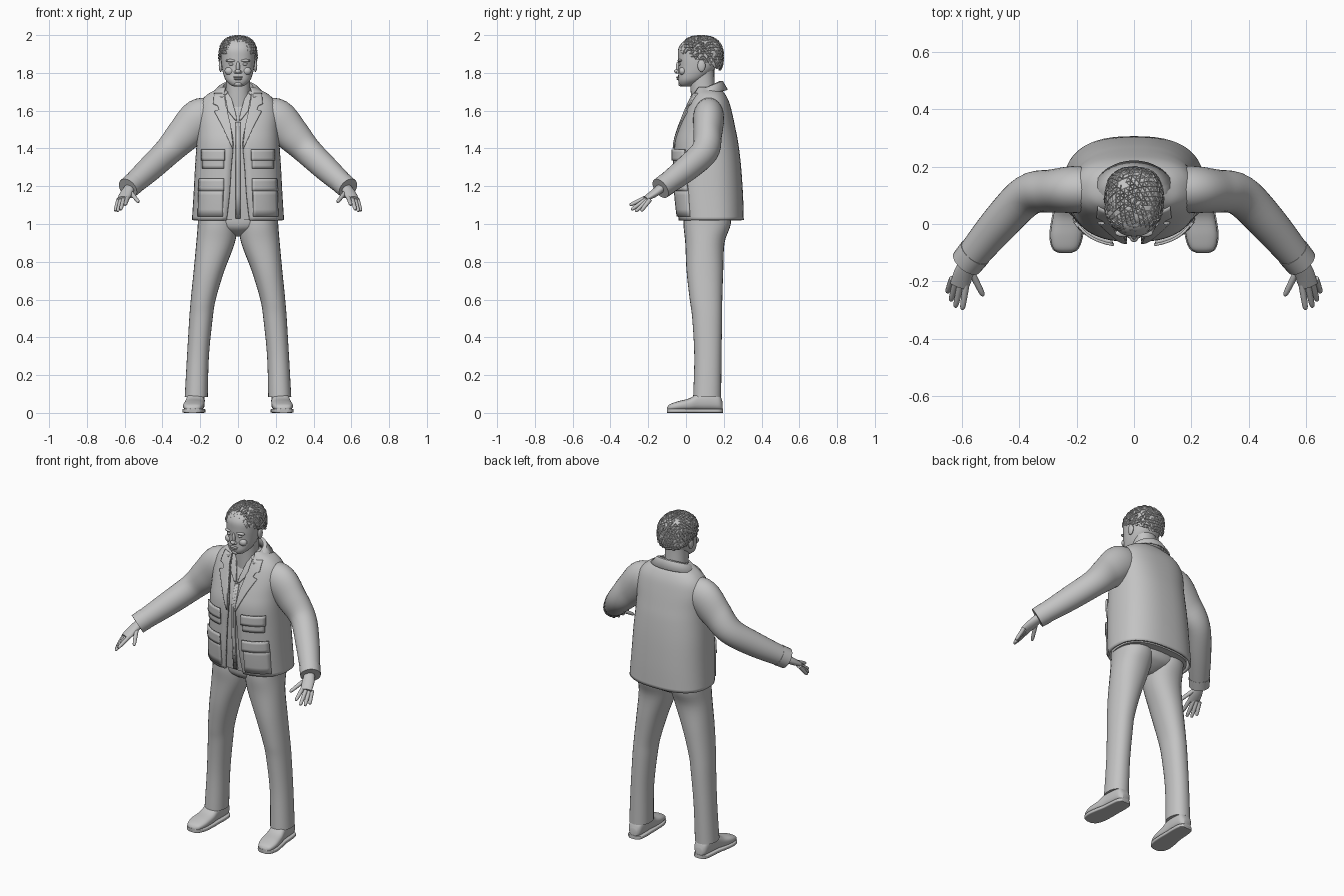
import bpy, bmesh, math, random
from mathutils import Vector, Matrix

random.seed(4)
if "Cube" in bpy.data.objects:
    bpy.data.objects.remove(bpy.data.objects["Cube"])

GREY = (0.55, 0.55, 0.55, 1)
clay = bpy.data.materials.new("plain grey")
clay.use_nodes = True
clay.diffuse_color = GREY
clay.node_tree.nodes["Principled BSDF"].inputs["Base Color"].default_value = GREY
parts = []
X, Y, Z = Vector((1, 0, 0)), Vector((0, 1, 0)), Vector((0, 0, 1))


def finish(name, bm, mirror=False, thick=0):
    """Turn a bmesh into a named object with its modifiers."""
    bmesh.ops.recalc_face_normals(bm, faces=bm.faces)
    mesh = bpy.data.meshes.new(name)
    bm.to_mesh(mesh)
    bm.free()
    mesh.materials.append(clay)
    ob = bpy.data.objects.new(name, mesh)
    bpy.context.collection.objects.link(ob)
    if thick:
        mod = ob.modifiers.new("thickness", 'SOLIDIFY')
        mod.thickness, mod.offset = thick, 0
    if mirror:
        ob.modifiers.new("mirror", 'MIRROR').use_mirror_merge = False
    parts.append(ob)
    return ob


def smooth(rows, steps=5):
    """Catmull-Rom resampling of rows of numbers."""
    out = []
    for i in range(len(rows) - 1):
        quad = [rows[max(0, min(len(rows) - 1, i + d))] for d in (-1, 0, 1, 2)]
        for s in range(steps):
            t = s / steps
            out.append([(2 * b + (c - a) * t + (2 * a - 5 * b + 4 * c - d) * t * t
                         + (3 * b - a - 3 * c + d) * t ** 3) / 2 for a, b, c, d in zip(*quad)])
    return out + [list(rows[-1])]


def power(v, k):
    return math.copysign(abs(v) ** (2 / k), v)


def ring(c, u, v, a, b, k=2, n=28, gap=0):
    """Superellipse section; gap is the opening half angle around -v."""
    count = n + 1 if gap else n
    angles = [gap + (2 * math.pi - 2 * gap) * i / n for i in range(count)]
    return [c + u * a * power(math.sin(t), k) - v * b * power(math.cos(t), k) for t in angles]


def loft(name, rings, closed=True, cap=True, **kw):
    bm = bmesh.new()
    rows = [[bm.verts.new(p) for p in r] for r in rings]
    n = len(rows[0])
    for lo, hi in zip(rows, rows[1:]):
        for i in range(n if closed else n - 1):
            j = (i + 1) % n
            bm.faces.new((lo[i], lo[j], hi[j], hi[i]))
    if closed and cap:
        bm.faces.new(rows[0])
        bm.faces.new(rows[-1])
    return finish(name, bm, **kw)


def column(name, rows, k=2.2, x=0, **kw):
    """Upright form from rows of height, half width, front y, back y."""
    return loft(name, [ring(Vector((x, (f + b) / 2, z)), X, Y, w, (b - f) / 2, k)
                       for z, w, f, b in smooth(rows)], **kw)


def tube(name, rows, steps=5, n=20, **kw):
    """Limb along a path; rows are x, y, z, sideways radius, upright radius."""
    rows = smooth(rows, steps)
    pts = [Vector(r[:3]) for r in rows]
    rings = []
    for i, r in enumerate(rows):
        t = (pts[min(i + 1, len(pts) - 1)] - pts[max(i - 1, 0)]).normalized()
        u = t.cross(Z).normalized()
        rings.append(ring(pts[i], u, u.cross(t), r[3], r[4], n=n))
    return loft(name, rings, **kw)


def blob(name, loc, size, mirror=False):
    bm = bmesh.new()
    bmesh.ops.create_icosphere(bm, subdivisions=3, radius=1,
                               matrix=Matrix.Translation(loc) @ Matrix.Diagonal((*size, 1)))
    return finish(name, bm, mirror)


# Jacket: height, half width, front y, back y, opening half width
K = 2.5
torso = smooth([(1.02, .238, -.035, .3, .06), (1.15, .23, -.05, .296, .045), (1.3, .222, -.055, .286, .035),
                (1.42, .214, -.055, .272, .025), (1.5, .21, -.035, .257, .035), (1.58, .21, -.005, .24, .052),
                (1.64, .195, .02, .224, .068), (1.68, .16, .04, .205, .072), (1.705, .115, .05, .185, .07),
                (1.72, .085, .055, .17, .066)])


def section(z, w, f, b, gap, inset=0):
    angle = math.asin((gap / w) ** (K / 2)) if gap else 0
    return ring(Vector((0, (f + b) / 2, z)), X, Y, w - inset, (b - f) / 2 - inset, K, 48, angle)


loft("jacket", [section(*r) for r in torso], closed=False, thick=.012)
loft("shirt", [section(*r[:4], 0, .018) for r in torso])


def front(x, z):
    """Front surface of the jacket at a given x and height."""
    for lo, hi in zip(torso, torso[1:]):
        if z <= hi[0]:
            break
    t = (z - lo[0]) / (hi[0] - lo[0])
    _, w, f, b, _ = [p + (q - p) * t for p, q in zip(lo, hi)]
    return (f + b) / 2 - (b - f) / 2 * max(0, 1 - (abs(x) / w) ** K) ** (1 / K)


def plate(name, rows, lift=.01, thick=.009):
    """Cloth panel lying on the jacket front; rows are height, inner x, outer x."""
    grid = []
    for (z, a, b), (z2, a2, b2) in zip(rows, rows[1:]):
        for s in range(5):
            t = s / 4
            zz, p, q = z + (z2 - z) * t, a + (a2 - a) * t, b + (b2 - b) * t
            if not grid or s:
                xs = [p + (q - p) * i / 8 for i in range(9)]
                grid.append([Vector((x, front(x, zz) - lift, zz)) for x in xs])
    return loft(name, grid, closed=False, mirror=True, thick=thick)


# Lapels, shirt collar and pockets
plate("lapel", [(1.4, .024, .03), (1.52, .038, .085), (1.595, .055, .125), (1.605, .056, .1),
                (1.625, .064, .108), (1.635, .066, .13), (1.69, .07, .125)])
plate("shirt_collar", [(1.55, .004, .016), (1.6, .016, .055), (1.7, .045, .072)], lift=-.006)
plate("shirt_placket", [(1.03, .0, .012), (1.54, .0, .012)], lift=-.014)
plate("upper_pocket", [(1.295, .075, .186), (1.36, .075, .186)], lift=.011, thick=.012)
plate("upper_pocket_flap", [(1.335, .07, .192), (1.395, .07, .192)], lift=.02)
plate("lower_pocket", [(1.04, .08, .21), (1.19, .078, .205)], lift=.011, thick=.012)
plate("lower_pocket_flap", [(1.175, .074, .208), (1.24, .074, .204)], lift=.02)

# Turned collar, higher at the nape
collar = []
for w, d, z, slope in ((.078, .065, 1.7, .3), (.082, .07, 1.722, .45), (.1, .083, 1.72, .42), (.138, .108, 1.688, .2)):
    loop = ring(Vector((0, .11, z)), X, Y, w, d, gap=.65)
    for p in loop:
        p.z += slope * (p.y - .11)
    collar.append(loop)
loft("jacket_collar", collar, closed=False, thick=.008)

# Sleeves with cuffs
tube("sleeve", [(.12, .12, 1.585, .07, .08), (.2, .12, 1.56, .082, .105), (.285, .115, 1.475, .075, .093),
                (.37, .1, 1.385, .072, .076), (.47, .0, 1.29, .066, .068), (.575, -.125, 1.195, .054, .055)],
     n=28, mirror=True)
tube("cuff", [(.553, -.098, 1.215, .059, .06), (.583, -.135, 1.188, .057, .058)], mirror=True)

# Hands
tube("palm", [(.565, -.115, 1.205, .026, .024), (.59, -.165, 1.165, .034, .021),
              (.608, -.215, 1.133, .033, .014)], mirror=True)
fingers = {
    "thumb": ((.57, -.16, 1.17), (.525, -.25, 1.115)),
    "index_finger": ((.583, -.2, 1.145), (.598, -.298, 1.1)),
    "middle_finger": ((.602, -.2, 1.138), (.622, -.29, 1.075)),
    "ring_finger": ((.618, -.195, 1.132), (.638, -.268, 1.066)),
    "little_finger": ((.632, -.19, 1.13), (.65, -.238, 1.068)),
}
for name, (base, tip) in fingers.items():
    a, b = Vector(base), Vector(tip)
    rows = [(*a.lerp(b, t), r, r) for t, r in ((0, .012), (.5, .011), (.9, .009), (1, .004))]
    tube(name, rows, 3, 12, mirror=True)

# Trousers: height, centre x, centre y, half width, half depth
legs = smooth([(.085, .221, .112, .061, .074), (.3, .212, .116, .058, .072), (.5, .196, .112, .062, .079),
               (.6, .184, .106, .066, .086), (.75, .154, .1, .081, .097), (.9, .119, .1, .102, .104),
               (1, .109, .112, .104, .125), (1.1, .109, .115, .1, .12)])
loft("trouser_leg", [ring(Vector((x, y, z)), X, Y, w, d, 2.2) for z, x, y, w, d in legs], mirror=True)
column("trouser_seat", [(.935, .03, .07, .15), (.96, .1, .02, .2), (1.0, .18, -.008, .235), (1.1, .21, -.01, .25)])

# Shoes: y, centre x, half width, top height
shoe = smooth([(-.1, .24, .018, .03), (-.085, .239, .042, .046), (-.04, .236, .055, .062), (.02, .23, .053, .078),
               (.07, .225, .048, .108), (.13, .222, .046, .115), (.175, .221, .04, .1), (.193, .221, .022, .06)])
loft("shoe", [ring(Vector((x, y, h / 2 + .006)), X, Z, w, h / 2 - .006, 2.6) for y, x, w, h in shoe], mirror=True)
loft("shoe_sole", [ring(Vector((x, y * 1.01, .011)), X, Z, w + .004, .011, 6) for y, x, w, h in shoe], mirror=True)

# Head and neck
column("neck", [(1.6, .07, .03, .17), (1.7, .064, .025, .155), (1.78, .064, .02, .15), (1.84, .07, .02, .15)])
column("head", [(1.728, .022, -.022, .02), (1.738, .042, -.034, .045), (1.76, .064, -.041, .085),
                (1.79, .077, -.041, .125), (1.83, .086, -.04, .16), (1.88, .091, -.043, .178),
                (1.93, .09, -.04, .18), (1.97, .07, -.01, .155), (1.985, .03, .04, .11)], k=2.3)
blob("nose_bridge", (0, -.04, 1.83), (.01, .014, .032))
blob("nose_tip", (0, -.047, 1.808), (.015, .016, .012))
blob("nostril", (.013, -.041, 1.804), (.009, .01, .008), True)
blob("brow", (.036, -.031, 1.865), (.03, .014, .008), True)
blob("eye", (.036, -.032, 1.846), (.014, .009, .007), True)
blob("cheek", (.045, -.018, 1.81), (.026, .02, .022), True)
blob("upper_lip", (0, -.041, 1.777), (.027, .011, .005))
blob("lower_lip", (0, -.04, 1.768), (.022, .011, .006))
blob("chin", (0, -.027, 1.742), (.022, .014, .014))
blob("ear", (.092, .082, 1.838), (.01, .021, .033), True)

# Curly hair cap: a boxy dome trimmed at the hairline, with raised curls
bm = bmesh.new()
bmesh.ops.create_icosphere(bm, subdivisions=4, radius=1)
for v in bm.verts:
    norm = sum(abs(c) ** 2.5 for c in v.co) ** .4
    p = v.co / norm
    v.co = Vector((p.x * .1, .08 + p.y * .116, 1.885 + p.z * .11))
low = [f for f in bm.faces
       if f.calc_center_median().z < 1.905 - .5 * max(0, f.calc_center_median().y)]
bmesh.ops.delete(bm, geom=low, context='FACES')
curls = list(bm.faces)
bmesh.ops.inset_individual(bm, faces=curls, thickness=.0015, use_even_offset=True)
for f in curls:
    push = f.normal * random.uniform(.0, .006)
    for v in f.verts:
        v.co += push
        v.co.z = min(v.co.z, 2)
finish("hair", bm)

# Soft shading with sharp seams
bpy.ops.object.select_all(action='DESELECT')
for ob in parts:
    ob.select_set(True)
bpy.context.view_layer.objects.active = parts[0]
bpy.ops.object.shade_smooth_by_angle(angle=math.radians(40))
